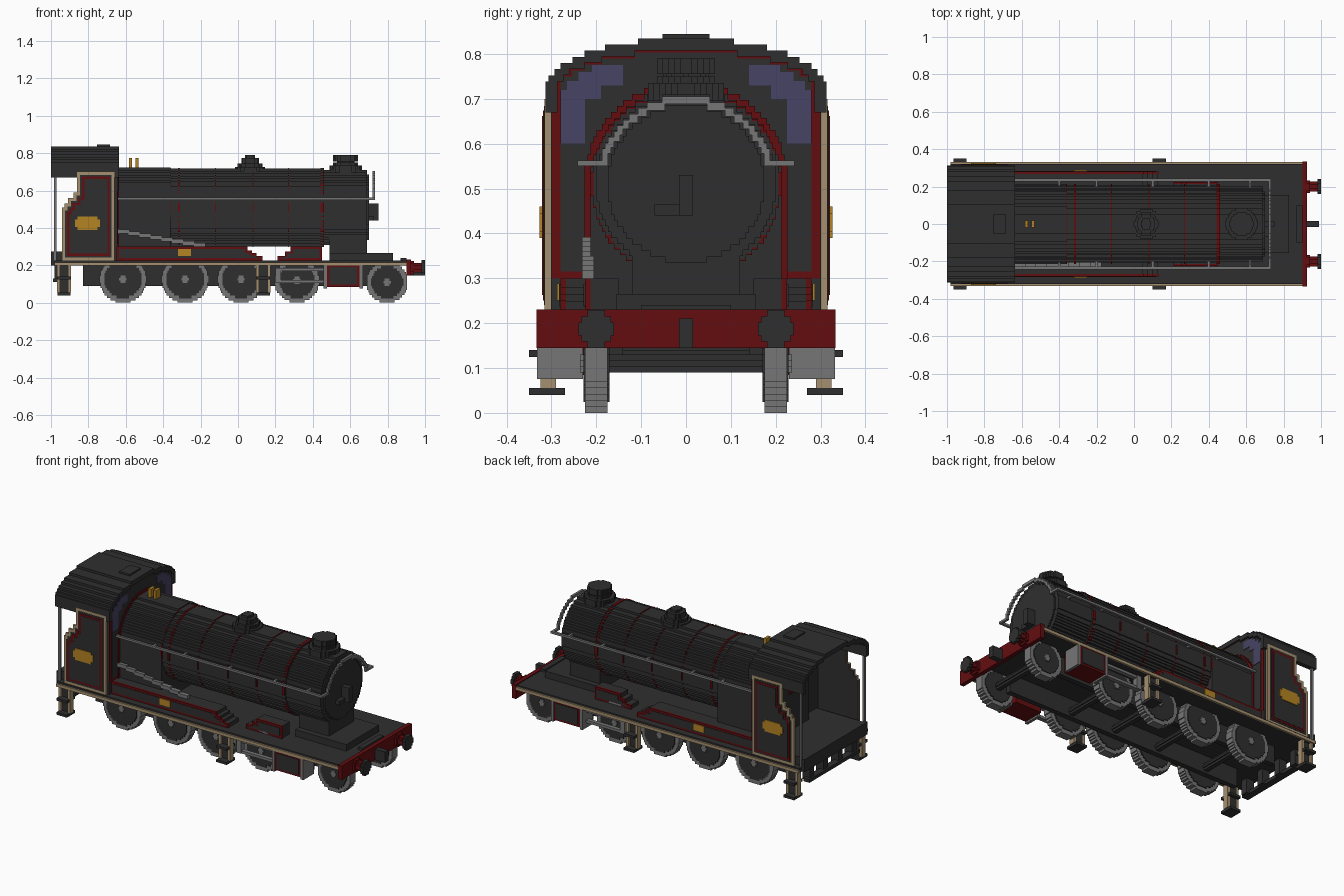
import bpy, bmesh, math

cube = bpy.data.objects.get("Cube")
if cube:
    bpy.data.objects.remove(cube, do_unlink=True)

V = 2 / 150  # stair step size


def material(name, r, g, b):
    m = bpy.data.materials.new(name)
    m.use_nodes = True
    m.diffuse_color = (r, g, b, 1)
    m.node_tree.nodes["Principled BSDF"].inputs["Base Color"].default_value = (r, g, b, 1)
    return m


DARK = material("charcoal", .028, .028, .028)
GRAY = material("steel_gray", .18, .18, .18)
RED = material("dark_red", .125, .004, .005)
TAN = material("tan", .38, .28, .16)
GOLD = material("brass", .46, .23, .016)
BLUE = material("window_blue", .062, .056, .125)


def prism(name, pts, axis, a, b, mat):
    """Extrude a 2D outline along an axis from a to b."""
    place = {"x": lambda p, t: (t, p[0], p[1]),
             "y": lambda p, t: (p[0], t, p[1]),
             "z": lambda p, t: (p[0], p[1], t)}[axis]
    bm = bmesh.new()
    low = [bm.verts.new(place(p, a)) for p in pts]
    high = [bm.verts.new(place(p, b)) for p in pts]
    bm.faces.new(low)
    bm.faces.new(high)
    for i in range(len(pts)):
        j = (i + 1) % len(pts)
        bm.faces.new((low[i], low[j], high[j], high[i]))
    bmesh.ops.recalc_face_normals(bm, faces=bm.faces)
    me = bpy.data.meshes.new(name)
    bm.to_mesh(me)
    bm.free()
    me.materials.append(mat)
    ob = bpy.data.objects.new(name, me)
    bpy.context.collection.objects.link(ob)
    return ob


def box(name, x0, x1, y0, y1, z0, z1, mat):
    return prism(name, [(x0, z0), (x1, z0), (x1, z1), (x0, z1)], "y", y0, y1, mat)


def stairs(width, z0, z1, cx=0):
    """Symmetric stepped outline whose half width follows width(z)."""
    n = max(1, round((z1 - z0) / V))
    h = (z1 - z0) / n
    side = []
    for k in range(n):
        w = round(width(z0 + (k + .5) * h) / V * 2) * V / 2
        if w > 0:
            side += [(w, z0 + k * h), (w, z0 + (k + 1) * h)]
    return [(cx + w, z) for w, z in side] + [(cx - w, z) for w, z in reversed(side)]


def round_w(r, cz, straight=False):
    def f(z):
        d = 0 if straight and z < cz else z - cz
        return math.sqrt(max(0, r * r - d * d))
    return f


def disc(r, cz, cx=0):
    return stairs(round_w(r, cz), cz - r, cz + r, cx)


def cab_w(o):
    def f(z):
        t = max(0, z - .72) / (.115 - o)
        return (.315 - o) * math.sqrt(max(0, 1 - t * t))
    return f


def cab_outline(o, z0):
    return stairs(cab_w(o), z0, .835 - o)


def cab_side(i):
    """Cab side sheet with a stepped cutaway, inset by i."""
    x0, xm, x1 = -.94 + i, -.86 + i, -.66 - i
    return [(x0, .225 + i), (x1, .225 + i), (x1, .70 - i), (xm, .70 - i), (xm, .59 - i),
            (xm - .02, .59 - i), (xm - .02, .56 - i), (xm - .05, .56 - i),
            (xm - .05, .53 - i), (x0 + .012, .53 - i), (x0 + .012, .51 - i), (x0, .51 - i)]


def splasher(i):
    return [(-.65 + i, .225 + i), (.13 - i, .225 + i), (.13 - i, .25 - i), (.10 - i, .25 - i),
            (.10 - i, .265 - i), (.075 - i, .265 - i), (.075 - i, .28 - i),
            (.05 - i, .28 - i), (.05 - i, .30 - i), (-.65 + i, .30 - i)]


def valve_box(i):
    return [(.21 + i, .225 + i), (.45 - i, .225 + i), (.45 - i, .30 - i), (.28 + i, .30 - i),
            (.28 + i, .275 - i), (.25 + i, .275 - i), (.25 + i, .25 - i), (.21 + i, .25 - i)]


CZ = .51
# Boiler, firebox, smokebox and bands
prism("boiler", disc(.208, CZ), "x", -.37, .46, DARK)
prism("firebox", stairs(round_w(.214, CZ, True), .225, CZ + .214), "x", -.645, -.36, DARK)
for n, (x, w) in enumerate([(-.365, .012), (-.315, .012), (-.12, .006), (.08, .006),
                            (.27, .006), (.45, .018)]):
    prism(f"boiler_band_{n}", disc(.2115, CZ), "x", x - w / 2, x + w / 2, RED)
prism("smokebox", disc(.2, CZ), "x", .46, .69, DARK)
prism("smokebox_door", disc(.175, CZ), "x", .69, .70, DARK)
box("door_handle", .70, .75, -.016, .016, .44, .53, DARK)
box("door_latch", .70, .725, -.07, -.016, .44, .465, DARK)
box("smokebox_saddle", .49, .69, -.12, .12, .225, .36, DARK)
box("front_deck", .49, .83, -.155, .155, .225, .265, DARK)
box("deck_lip", .87, .9, -.1, .1, .225, .24, DARK)

# Chimney and dome, stacked in steps
for name, cx, levels in [
        ("chimney", .575, [(.085, .69, .735), (.065, .735, .75), (.045, .75, .76), (.065, .755, .79)]),
        ("dome", .065, [(.08, .70, .725), (.065, .725, .745), (.05, .745, .775), (.03, .775, .79)])]:
    for n, (r, z0, z1) in enumerate(levels):
        ring = [(x, y) for x, y in stairs(round_w(r, 0), -r, r, cx)]
        prism(f"{name}_{n}", ring, "z", z0, z1, DARK)
for n, x in enumerate((-.575, -.54)):
    box(f"whistle_{n}", x - .009, x + .009, -.02, .02, .715, .775, GOLD)

# Running plate, frame ends and cab floor
box("running_plate", -.98, .905, -.322, .322, .198, .225, DARK)
box("buffer_beam", .9, .925, -.333, .333, .145, .23, RED)
box("coupling_hook", .92, .99, -.016, .016, .145, .21, DARK)
box("cab_floor", -.985, -.66, -.285, .285, .225, .275, DARK)
box("rear_beam", -1, -.975, -.3, .3, .2, .275, DARK)
for n, y in enumerate((-.2, -.07, .07, .2)):
    box(f"rear_bracket_{n}", -.98, -.93, y - .02, y + .02, .11, .2, DARK)
box("rear_drawbar", -.99, -.95, -.24, .24, .11, .13, DARK)

# Cab roof, vent and front wall with layered trim and windows
outer, inner = cab_outline(0, .67), cab_outline(.027, .67)
prism("cab_roof", outer + inner[::-1], "x", -1, -.635, DARK)
box("roof_vent", -.755, -.685, -.052, .052, .82, .845, DARK)
prism("cab_front_wall", cab_outline(.012, .225), "x", -.67, -.648, DARK)
prism("wall_trim", cab_outline(.014, .30), "x", -.648, -.645, RED)
prism("wall_panel", cab_outline(.032, .315), "x", -.645, -.642, DARK)
prism("firebox_trim", stairs(round_w(.228, CZ, True), .225, CZ + .228), "x", -.648, -.636, RED)
glass = [(.225, .60), (.28, .60), (.28, .72), (.265, .72), (.265, .74), (.24, .74),
         (.24, .76), (.21, .76), (.21, .775), (.14, .775), (.14, .73), (.19, .73),
         (.19, .70), (.225, .70)]
for s in (1, -1):
    for face, a, b in (("outer", -.645, -.639), ("inner", -.676, -.67)):
        prism(f"cab_window_{face}_{s}", [(s * y, z) for y, z in glass], "x", a, b, BLUE)
box("backhead", -.72, -.67, -.14, .14, .275, .62, DARK)
box("backhead_gauge", -.73, -.72, -.05, .05, .5, .57, RED)

# Parts on both long sides
for s, side in ((1, "back_side"), (-1, "front_side")):

    def sp(name, pts, y0, y1, mat):
        return prism(f"{name}_{side}", pts, "y", s * y0, s * y1, mat)

    def sb(name, x0, x1, y0, y1, z0, z1, mat):
        return box(f"{name}_{side}", x0, x1, s * y0, s * y1, z0, z1, mat)

    # Cab side sheet and number plate
    sp("cab_side_lining", cab_side(.002), .297, .301, DARK)
    sp("cab_side_border", cab_side(0), .301, .315, TAN)
    sp("cab_side_panel", cab_side(.016), .315, .317, DARK)
    sp("cab_side_stripe", cab_side(.026), .317, .319, RED)
    sp("cab_side_centre", cab_side(.038), .319, .321, DARK)
    sp("cab_plate", stairs(lambda z: .07 if abs(z - .425) < .02 else .05, .39, .46, -.805),
       .321, .326, GOLD)
    sb("cab_pole", -.983, -.97, .295, .308, .225, .70, GRAY)

    # Splasher and valve box with red edging
    sp("splasher", splasher(.001), .18, .268, DARK)
    sp("splasher_edge", splasher(0), .268, .28, RED)
    sp("splasher_face", splasher(.013), .28, .283, DARK)
    sb("splasher_plate", -.32, -.25, .283, .288, .25, .288, GOLD)
    sp("valve_box", valve_box(.001), .15, .213, DARK)
    sp("valve_box_edge", valve_box(0), .213, .225, RED)
    sp("valve_box_face", valve_box(.013), .225, .228, DARK)

    # Running plate edge, frame and buffer
    sb("plate_edge", -.98, .9, .322, .332, .198, .216, TAN)
    sb("frame", -.83, .74, .14, .17, .09, .2, DARK)
    prism(f"buffer_shaft_{side}", disc(.025, .187, s * .2), "x", .92, .98, RED)
    prism(f"buffer_collar_{side}", disc(.036, .187, s * .2), "x", .92, .94, RED)
    prism(f"buffer_head_{side}", disc(.042, .187, s * .2), "x", .98, 1, DARK)

    # Wheels
    for n, (x, r) in enumerate([(-.615, .125), (-.283, .125), (.016, .125),
                                (.315, .12), (.797, .11)]):
        sp(f"wheel_rim_{n}", disc(r, r, x), .175, .225, GRAY)
        sp(f"wheel_centre_{n}", disc(r - .024, r, x), .17, .229, DARK)
        sp(f"wheel_hub_{n}", disc(.02, r, x), .229, .236, GRAY)
        prism(f"axle_{n}_{side}", disc(.02, r, x), "y", 0, s * .18, DARK)

    # Cylinder and slide bars
    sb("cylinder", .475, .65, .2, .328, .085, .2, RED)
    sb("cylinder_face", .49, .636, .328, .332, .097, .19, DARK)
    for n, x in enumerate((.458, .65)):
        sb(f"cylinder_cap_{n}", x, x + .017, .23, .332, .075, .198, GRAY)
    for n, z in enumerate((.105, .17)):
        sb(f"slide_bar_{n}", .2, .46, .27, .295, z, z + .016, GRAY)
    sb("crosshead", .2, .23, .265, .3, .105, .186, GRAY)

    # Footsteps
    for n, x in enumerate((-.93, .135)):
        sb(f"step_hanger_{n}", x - .022, x + .022, .29, .31, .045, .2, DARK)
        for k, e in enumerate((-.03, .03)):
            sb(f"step_edge_{n}_{k}", x + e - .008, x + e + .008, .29, .324, .055, .2, TAN)
        for k, z in enumerate((.04, .125)):
            sb(f"step_tread_{n}_{k}", x - .035, x + .035, .27, .35, z, z + .015, DARK)

    # Handrail
    sb("handrail", -.645, .732, .228, .242, .55, .563, GRAY)
    sb("handrail_return", .718, .732, .18, .242, .55, .563, GRAY)
    for n, x in enumerate((-.4, -.2, .1, .4, .62)):
        sb(f"handrail_post_{n}", x - .006, x + .006, .19, .23, .55, .563, GRAY)

# Handrail arch around the smokebox front
outer = stairs(round_w(.2, .505), .55, .705)
inner = stairs(round_w(.183, .505), .55, .688)
prism("handrail_arch", outer + inner[::-1], "x", .718, .732, GRAY)

# Stepped feed pipe on one side
for n in range(8):
    x, z = -.645 + n * .058, .37 - n * .0105
    box(f"feed_pipe_{n}", x, x + .064, -.232, -.205, z, z + .022, GRAY)
